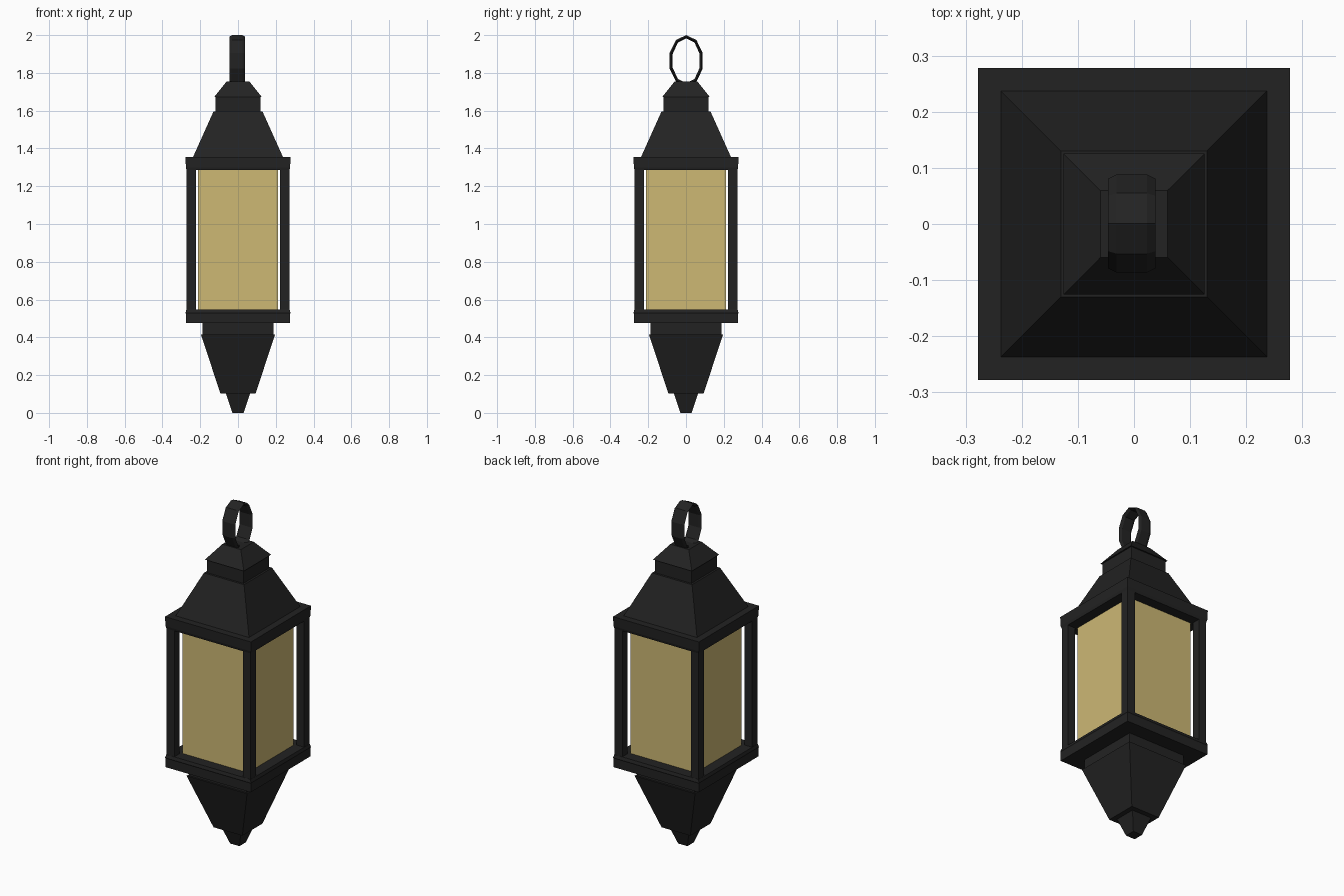
import bpy, bmesh, math

if "Cube" in bpy.data.objects:
    bpy.data.objects.remove(bpy.data.objects["Cube"])


def material(name, rgb):
    m = bpy.data.materials.new(name)
    m.diffuse_color = (*rgb, 1)
    m.use_nodes = True
    m.node_tree.nodes["Principled BSDF"].inputs["Base Color"].default_value = m.diffuse_color
    return m


BLACK = material("black_metal", (0.0165, 0.0165, 0.0165))
AMBER = material("amber_glass", (0.61, 0.48, 0.175))


def loft(name, rings, mat, closed=False):
    """Skin a list of equal-sized point rings; cap the ends unless closed."""
    bm = bmesh.new()
    loops = [[bm.verts.new(p) for p in ring] for ring in rings]
    pairs = list(zip(loops, loops[1:]))
    if closed:
        pairs.append((loops[-1], loops[0]))
    else:
        bm.faces.new(loops[0])
        bm.faces.new(loops[-1])
    n = len(loops[0])
    for a, b in pairs:
        for i in range(n):
            j = (i + 1) % n
            bm.faces.new((a[i], a[j], b[j], b[i]))
    bmesh.ops.recalc_face_normals(bm, faces=bm.faces)
    me = bpy.data.meshes.new(name)
    bm.to_mesh(me)
    bm.free()
    me.materials.append(mat)
    ob = bpy.data.objects.new(name, me)
    bpy.context.collection.objects.link(ob)
    return ob


def square(name, levels, mat=BLACK, cx=0, cy=0):
    """Square stack from (half width, height) levels."""
    corners = ((-1, -1), (1, -1), (1, 1), (-1, 1))
    return loft(name, [[(cx + sx * h, cy + sy * h, z) for sx, sy in corners]
                       for h, z in levels], mat)


# Lower finial and tapered body
square("bottom_tip", [(0.03, 0), (0.065, 0.105)])
square("lower_taper", [(0.093, 0.102), (0.196, 0.415)])
square("lower_neck", [(0.187, 0.41), (0.187, 0.48)])

# Frames with a slight lip
square("bottom_frame", [(0.276, 0.475), (0.276, 0.525), (0.278, 0.53), (0.273, 0.548)])
square("top_frame", [(0.272, 1.285), (0.276, 1.30), (0.278, 1.356)])

# Corner posts
for sx in (-1, 1):
    for sy in (-1, 1):
        square("corner_post", [(0.025, 0.54), (0.025, 1.295)], BLACK,
               sx * 0.247, sy * 0.247)

# Glass
square("glass", [(0.212, 0.54), (0.212, 1.295)], AMBER)

# Roof, collar and cap
square("roof", [(0.24, 1.35), (0.13, 1.595)])
square("roof_collar", [(0.118, 1.585), (0.118, 1.68)])
square("roof_cap", [(0.126, 1.672), (0.06, 1.755)])

# Hanging ring: ten-sided oval with a flat six-sided section
section = ((-0.042, 0.008), (-0.027, 0), (0.027, 0),
           (0.042, 0.008), (0.027, 0.017), (-0.027, 0.017))
rings = []
for k in range(10):
    a = math.pi / 2 + k * math.tau / 10
    rings.append([(x - 0.004, 0.001 + (0.092 - d) * math.cos(a),
                   1.864 + (0.136 - d) * math.sin(a)) for x, d in section])
loft("hanging_ring", rings, BLACK, closed=True)
